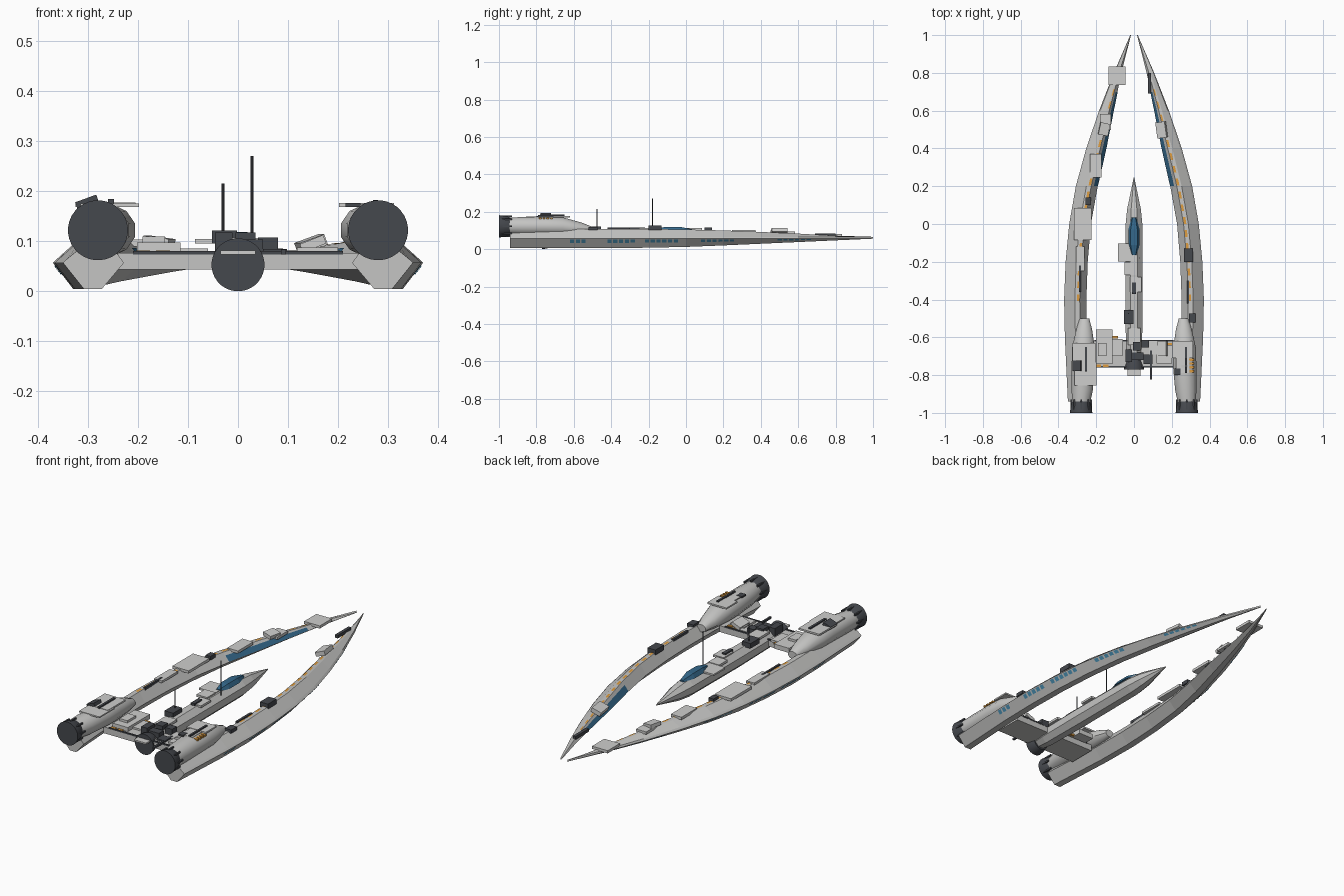
import bpy, bmesh, math
from mathutils import Vector, Matrix

if "Cube" in bpy.data.objects:
    bpy.data.objects.remove(bpy.data.objects["Cube"])


def material(name, rgb):
    m = bpy.data.materials.new(name)
    m.diffuse_color = (*rgb, 1)
    m.use_nodes = True
    m.node_tree.nodes["Principled BSDF"].inputs["Base Color"].default_value = m.diffuse_color
    return m


HULL = material("hull_grey", (0.56, 0.56, 0.55))
PANEL = material("panel_grey", (0.62, 0.62, 0.61))
DARK = material("dark_metal", (0.06, 0.065, 0.075))
ORANGE = material("orange_marking", (0.72, 0.33, 0.05))
BLUE = material("deep_blue", (0.035, 0.14, 0.26))
WINDOW = material("window_blue", (0.07, 0.28, 0.45))


def finish(name, bm, mat, smooth=None):
    me = bpy.data.meshes.new(name)
    bm.to_mesh(me)
    bm.free()
    me.materials.append(mat)
    ob = bpy.data.objects.new(name, me)
    bpy.context.collection.objects.link(ob)
    if smooth:
        bpy.ops.object.select_all(action='DESELECT')
        ob.select_set(True)
        bpy.context.view_layer.objects.active = ob
        bpy.ops.object.shade_smooth_by_angle(angle=math.radians(smooth))
    return ob


def loft(name, rings, mat, smooth=None):
    """Skin a closed tube through rings with equal point counts."""
    bm = bmesh.new()
    rows = [[bm.verts.new(p) for p in r] for r in rings]
    n = len(rows[0])
    for a, b in zip(rows, rows[1:]):
        for i in range(n):
            bm.faces.new((a[i], a[(i + 1) % n], b[(i + 1) % n], b[i]))
    bm.faces.new(rows[0])
    bm.faces.new(rows[-1])
    bmesh.ops.recalc_face_normals(bm, faces=bm.faces)
    return finish(name, bm, mat, smooth)


def ring(x, y, z, rx, rz, n):
    return [(x + rx * math.cos(math.tau * (i + .5) / n), y,
             z + rz * math.sin(math.tau * (i + .5) / n)) for i in range(n)]


def box(name, x, y, z, w, l, h, mat, roll=0, yaw=0):
    """Box centred on x, y, resting at z."""
    rot = Matrix.Rotation(math.radians(yaw), 4, 'Z') @ Matrix.Rotation(math.radians(roll), 4, 'Y')
    bm = bmesh.new()
    bmesh.ops.create_cube(bm, size=1, matrix=Matrix.Translation((x, y, z + h / 2)) @ rot
                          @ Matrix.Diagonal((w, l, h, 1)))
    return finish(name, bm, mat)


def quads(name, faces, outward, mat):
    bm = bmesh.new()
    for q in faces:
        f = bm.faces.new([bm.verts.new(p) for p in q])
        f.normal_update()
        if f.normal.dot(outward) < 0:
            f.normal_flip()
    return finish(name, bm, mat)


# Prong outline: y, inner x, outer x, bottom z, top z
OUTLINE = [(-.94, .228, .35, .005, .105), (-.6, .25, .366, .005, .107),
           (-.4, .252, .37, .005, .108), (-.2, .245, .362, .008, .108),
           (0, .228, .343, .012, .105), (.2, .192, .308, .02, .1),
           (.4, .147, .253, .029, .092), (.6, .108, .185, .038, .083),
           (.8, .067, .107, .047, .072), (1, .016, .02, .056, .058)]


def at(y):
    for a, b in zip(OUTLINE, OUTLINE[1:]):
        if y <= b[0]:
            t = (y - a[0]) / (b[0] - a[0])
            return [p + (q - p) * t for p, q in zip(a, b)]


def section(y, s):
    _, i, o, zb, zt = at(y)
    w = o - i
    return [Vector((s * x, y, z)) for x, z in
            ((i, .057), (i + .36 * w, zb), (i + .66 * w, zb), (o, .057),
             (o - .08 * w, .066), (i + .52 * w, zt), (i + .3 * w, zt))]


def patch(y0, y1, s, a, b, t0, t1, lift):
    """Quad lying on the prong face between section corners a and b."""
    return [section(y, s)[a].lerp(section(y, s)[b], t) + lift
            for y, t in ((y0, t0), (y0, t1), (y1, t1), (y1, t0))]


for s, side in ((1, "right"), (-1, "left")):
    loft(side + "_prong", [section(r[0], s) for r in OUTLINE], HULL)

    # Window rows on the lower outer face
    panes = [patch(start + k * .031, start + k * .031 + .022, s, 3, 2, .08, .42,
                   Vector((s * .0015, 0, -.0015)))
             for start, count in ((-.62, 3), (-.42, 5), (-.22, 6), (.08, 6), (.49, 6))
             for k in range(count)]
    quads(side + "_windows", panes, Vector((s, 0, -1)), WINDOW)

    # Blue strip on the upper inner face
    strip = [patch(y, y + .1, s, 0, 6, .03, .65, Vector((-s * .002, 0, .002)))
             for y in (.2, .3, .4, .5, .6)]
    quads(side + "_inner_strip", strip, Vector((-s, 0, 1)), BLUE)

    # Orange dashes along the ridge
    dashes = [patch(.68 - k * .068, .716 - k * .068, s, 6, 5, .1, .6, Vector((0, 0, .002)))
              for k in range(17)]
    quads(side + "_ridge_dashes", dashes, Vector((0, 0, 1)), ORANGE)

    # Nacelle and flared, ribbed engine bell
    loft(side + "_nacelle", [ring(s * x, y, z, rx, rz, 12) for x, y, z, rx, rz in
         ((.28, -.945, .122, .05, .047), (.274, -.88, .122, .058, .052),
          (.268, -.75, .122, .064, .054), (.268, -.66, .12, .063, .052),
          (.264, -.56, .108, .044, .036), (.262, -.5, .1, .026, .02))], HULL, 35)
    loft(side + "_engine_bell", [ring(s * .28, y, .122, r, r, 32) for y, r in
         ((-.93, .042), (-.945, .05), (-.985, .058), (-1, .06))], DARK, 40)
    for k in range(8):
        a = math.tau * k / 8
        box(side + "_engine_rib", s * .28 + .053 * math.cos(a), -.957,
            .118 + .053 * math.sin(a), .008, .055, .008, DARK)

# Cross wing with dark edge strips
box("wing", 0, -.688, .044, .48, .145, .033, HULL)
for y in (-.757, -.618):
    box("wing_edge_strip", 0, y, .074, .42, .008, .007, DARK)

# Central hull, its engine and canopy
loft("central_hull", [ring(0, y, .056, r, r, 8) for y, r in
     ((-.74, .036), (-.66, .046), (-.4, .05), (0, .048), (.08, .039), (.245, .002))], HULL)
loft("central_engine", [ring(0, y, .053, r, r, 32) for y, r in
     ((-.72, .042), (-.745, .05), (-.77, .053))], DARK, 40)
loft("canopy", [[(-w, y, .098), (w, y, .098), (w * .6, y, z), (-w * .6, y, z)] for y, w, z in
     ((-.165, .014, .108), (-.11, .03, .119), (-.03, .03, .119), (.035, .012, .106))], BLUE)


def deck(part, height, mat, items):
    """Fit boxes (x, y, width, length, thickness) onto a deck of given height."""
    for x, y, w, l, h in items:
        box(part, x, y, height(y) - .006, w, l, h, mat)


def prong_top(y):
    return at(y)[4]


def nacelle_top(y):
    return .174


def wing_top(y):
    return .08


def hull_top(y):
    return .102


# Armour plates
deck("prong_plate", prong_top, PANEL, (
    (-.09, .785, .09, .1, .014), (-.15, .54, .058, .085, .014), (-.203, .308, .062, .125, .014),
    (-.271, 0, .094, .17, .014), (-.285, -.185, .046, .13, .012)))
box("tilted_prong_plate", -.158, .502, .09, .052, .065, .018, PANEL, 8, -12)
box("tilted_prong_plate", .146, .498, .084, .052, .085, .022, PANEL, -20, 8)
deck("nacelle_plate", nacelle_top, PANEL, (
    (-.265, -.702, .12, .145, .009), (-.256, -.792, .117, .125, .007),
    (.257, -.665, .11, .09, .008), (.256, -.75, .068, .08, .006)))
deck("wing_plate", wing_top, PANEL, (
    (-.158, -.649, .087, .182, .024), (-.095, -.655, .07, .09, .012), (-.168, -.665, .045, .07, .036),
    (.159, -.692, .082, .095, .014), (.105, -.655, .05, .07, .009), (0, -.765, .07, .08, .008)))
box("tilted_wing_plate", .15, -.66, .086, .05, .08, .018, PANEL, -22)
deck("hull_plate", hull_top, PANEL, (
    (-.038, -.152, .095, .095, .009), (-.019, -.235, .062, .07, .012),
    (.01, -.32, .06, .08, .011), (.002, -.595, .065, .09, .012)))

# Dark equipment and conduits
deck("prong_equipment", prong_top, DARK, (
    (-.242, .12, .028, .04, .02), (-.285, -.29, .01, .14, .014), (.082, .745, .016, .11, .016),
    (.289, -.165, .046, .07, .026), (.286, -.36, .012, .12, .013), (.308, -.498, .036, .047, .018)))
deck("nacelle_equipment", nacelle_top, DARK, (
    (-.254, -.715, .012, .13, .016), (.275, -.72, .01, .14, .014), (.23, -.782, .03, .035, .008)))
box("tilted_equipment", -.302, -.75, .17, .045, .056, .016, DARK, -20)
deck("wing_equipment", wing_top, DARK, (
    (.06, -.635, .04, .04, .034), (-.028, -.697, .035, .065, .044), (.01, -.7, .08, .04, .03),
    (.074, -.715, .048, .05, .011), (.091, -.747, .01, .155, .01)))
deck("hull_equipment", hull_top, DARK, (
    (-.027, -.492, .05, .075, .026), (0, -.34, .02, .06, .018), (.015, -.648, .04, .045, .022)))

# Orange vents on the right nacelle and markings on the wing
for k in range(4):
    box("nacelle_vent", .299, -.779 + k * .02, .16, .038, .012, .009, ORANGE)
for x, y in ((-.1, -.6), (-.19, -.75), (-.15, -.75), (.15, -.63), (.19, -.635)):
    box("wing_marking", x, y, .073, .028, .012, .009, ORANGE)

# Antennas
for x, y, top in ((-.03, -.475, .215), (.028, -.18, .27)):
    loft("antenna", [[(x + .0028 * math.cos(a * math.tau / 8), y + .0028 * math.sin(a * math.tau / 8), z)
                      for a in range(8)] for z in (.09, top)], DARK)
